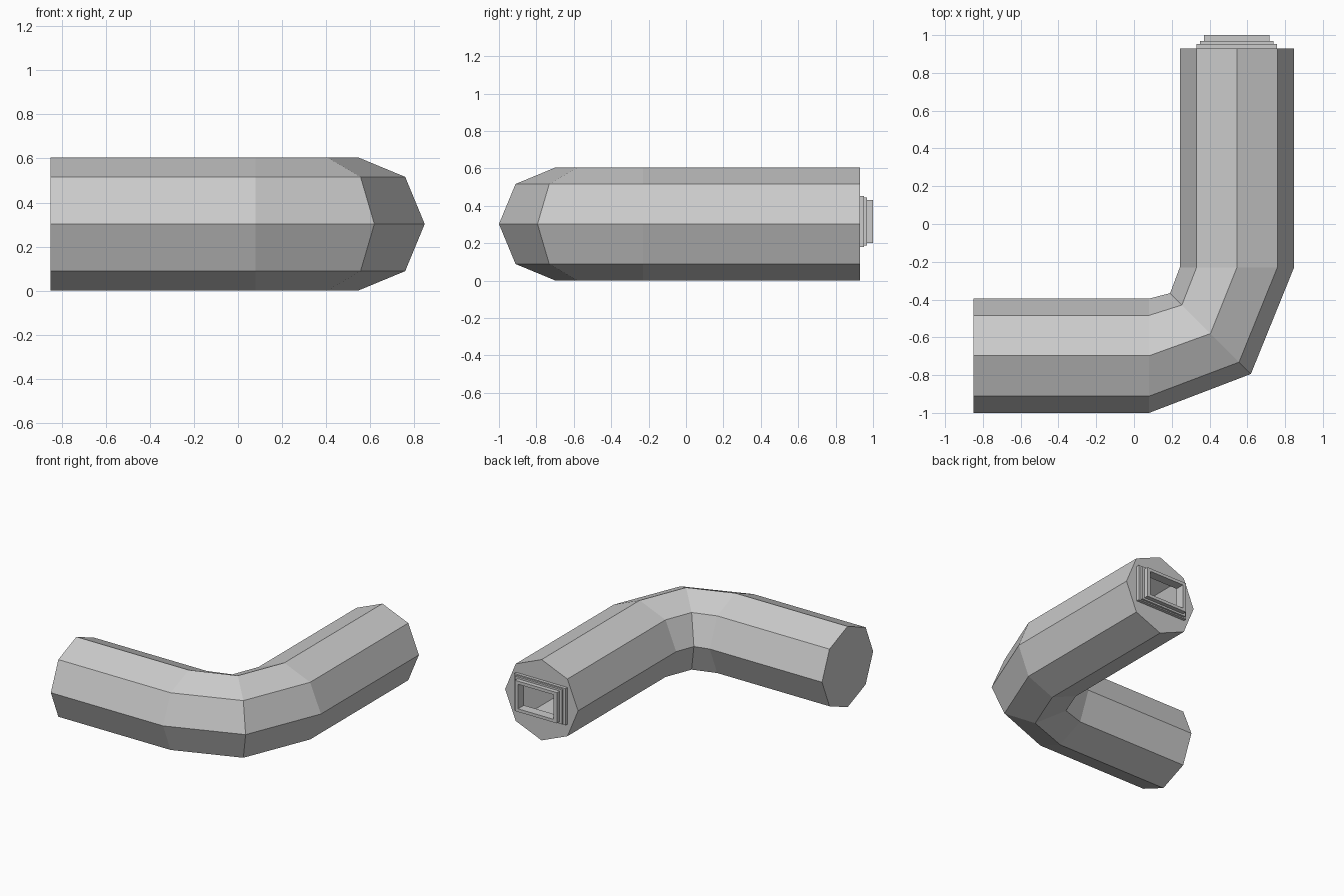
import bpy, bmesh
from math import cos, sin, pi

if "Cube" in bpy.data.objects:
    bpy.data.objects.remove(bpy.data.objects["Cube"])

R = 0.3025           # pipe radius, also its centre height


def finish(bm, name):
    bmesh.ops.recalc_face_normals(bm, faces=bm.faces)
    mesh = bpy.data.meshes.new(name)
    bm.to_mesh(mesh)
    bm.free()
    obj = bpy.data.objects.new(name, mesh)
    bpy.context.collection.objects.link(obj)


def skin(bm, a, b):
    n = len(a)
    for i in range(n):
        bm.faces.new((a[i], a[(i + 1) % n], b[(i + 1) % n], b[i]))


def octagon(bm, x, y, turn):
    # ring standing upright; turn is the direction of its first corner in plan
    return [bm.verts.new((x + R * cos(k * pi / 4) * cos(turn),
                          y + R * cos(k * pi / 4) * sin(turn),
                          R + R * sin(k * pi / 4))) for k in range(8)]


def rectangle(bm, y, hx, hz):
    return [bm.verts.new((0.5435 + sx * hx, y, 0.316 + sz * hz))
            for sx, sz in ((1, 1), (-1, 1), (-1, -1), (1, -1))]


# Octagonal elbow pipe
bm = bmesh.new()
path = [(-0.85, -0.6975, -pi / 2), (0.08, -0.6975, -pi / 2),
        (0.405, -0.58, -pi / 4), (0.545, -0.23, 0), (0.545, 0.93, 0)]
rings = [octagon(bm, *p) for p in path]
for a, b in zip(rings, rings[1:]):
    skin(bm, a, b)
bm.faces.new(rings[0])

# End plate with a rectangular opening
end = rings[-1]
hole = rectangle(bm, 0.93, 0.2125, 0.1375)
for i in range(4):
    k = 2 * i + 1
    bm.faces.new((hole[i], end[k], end[(k + 1) % 8], end[(k + 2) % 8], hole[(i + 1) % 4]))
finish(bm, "elbow_pipe")

# Stepped rectangular collar around the opening
bm = bmesh.new()
profile = [(0.93, 0.2125, 0.1375), (0.953, 0.2125, 0.1375),
           (0.953, 0.194, 0.129), (0.968, 0.194, 0.129),
           (0.968, 0.1735, 0.115), (1.0, 0.1735, 0.115),
           (1.0, 0.147, 0.092), (0.93, 0.147, 0.092)]
rects = [rectangle(bm, *p) for p in profile]
for a, b in zip(rects, rects[1:] + rects[:1]):
    skin(bm, a, b)
finish(bm, "opening_collar")
